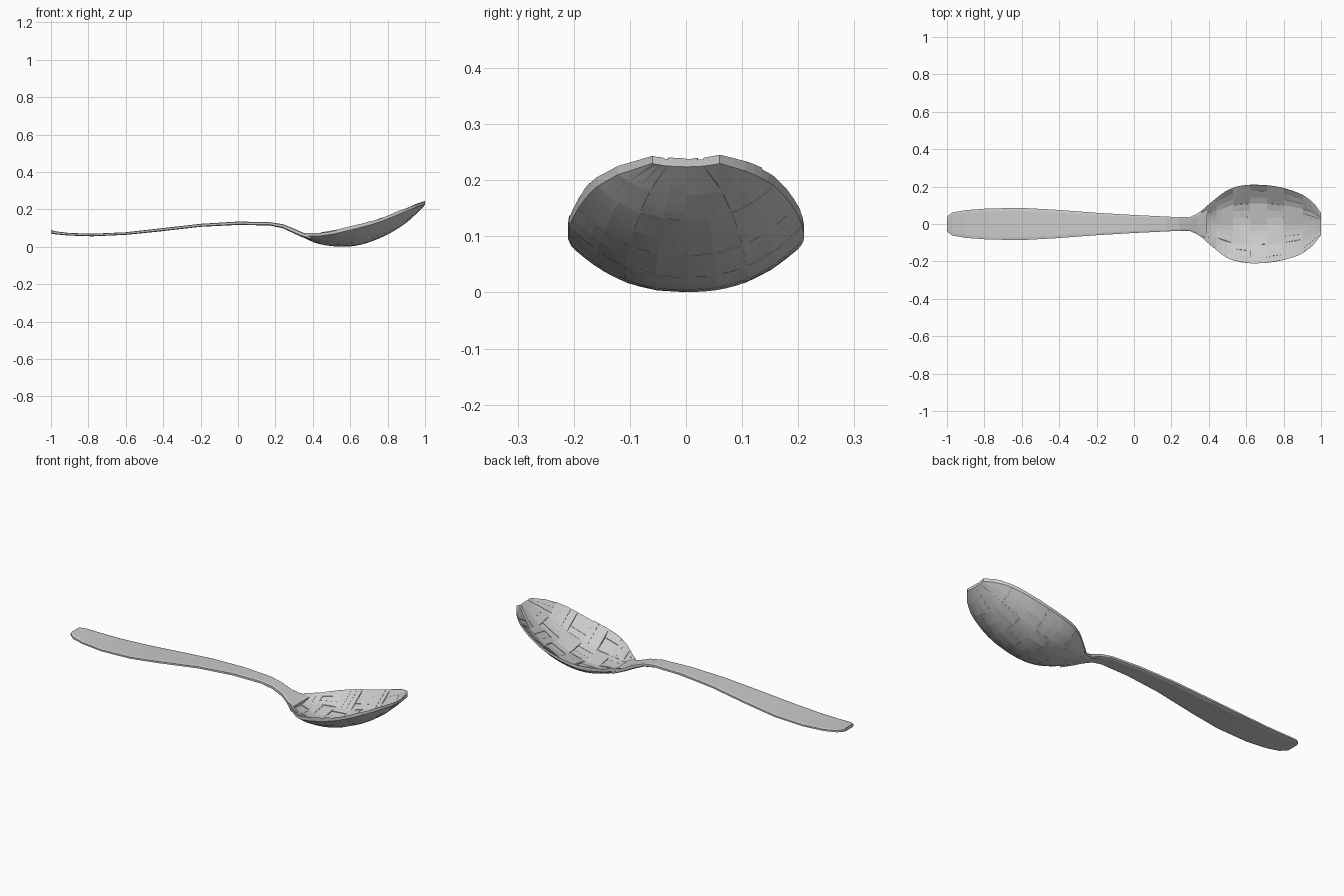
import bpy, bmesh, random
from mathutils import Vector

if "Cube" in bpy.data.objects:
    bpy.data.objects.remove(bpy.data.objects["Cube"])

random.seed(4)


def sample(table, x):
    """Smooth (Hermite) interpolation of table rows whose first entry is x."""
    n = len(table)
    i = max(k for k in range(n - 1) if table[k][0] <= x + 1e-9)
    a, b = table[i], table[i + 1]
    p, q = table[max(i - 1, 0)], table[min(i + 2, n - 1)]
    h = b[0] - a[0]
    s = (x - a[0]) / h
    out = []
    for k in range(1, len(a)):
        ma = (b[k] - p[k]) / (b[0] - p[0]) * h
        mb = (q[k] - a[k]) / (q[0] - a[0]) * h
        out.append((2*s**3 - 3*s**2 + 1) * a[k] + (s**3 - 2*s**2 + s) * ma
                   + (3*s**2 - 2*s**3) * b[k] + (s**3 - s**2) * mb)
    return out


def make_object(name, bm):
    bmesh.ops.recalc_face_normals(bm, faces=bm.faces)
    mesh = bpy.data.meshes.new(name)
    bm.to_mesh(mesh)
    bm.free()
    obj = bpy.data.objects.new(name, mesh)
    bpy.context.collection.objects.link(obj)
    return obj


# Handle: x, half width, centre height, thickness
HANDLE = [(-1.0, .040, .080, .018), (-.97, .062, .074, .016),
          (-.90, .074, .067, .014), (-.78, .083, .063, .014),
          (-.60, .086, .071, .014), (-.43, .077, .089, .016),
          (-.20, .060, .115, .016), (0, .048, .126, .018),
          (.17, .040, .123, .018), (.24, .036, .110, .022),
          (.30, .038, .084, .026), (.34, .056, .066, .026),
          (.39, .092, .049, .024)]

bm = bmesh.new()
rings = []
for x, w, z, t in HANDLE:
    h = t / 2
    section = [(-w, -h*.5), (-w*.8, -h), (w*.8, -h), (w, -h*.5),
               (w, h*.7), (w*.8, h), (-w*.8, h), (-w, h*.7)]
    rings.append([bm.verts.new((x, y, z + dz)) for y, dz in section])
for a, b in zip(rings, rings[1:]):
    for k in range(8):
        m = (k + 1) % 8
        bm.faces.new((a[k], a[m], b[m], b[k]))
bm.faces.new(rings[0])
bm.faces.new(rings[-1])
make_object("handle", bm)

# Bowl: x, half width, underside height, rim height
BOWL = [(.36, .070, .044, .072), (.42, .122, .019, .070), (.50, .182, .004, .080),
        (.58, .206, .001, .098), (.66, .210, .012, .118), (.74, .204, .039, .140),
        (.82, .187, .077, .170), (.90, .157, .129, .203),
        (.96, .112, .183, .227), (1.0, .060, .224, .243)]
THICK = .013


def bowl_point(x, t, thick, top):
    w, zc, zr = sample(BOWL, x)
    depth = max(zr - zc - THICK, 0)
    slope = 2.4 * depth / w * abs(t) ** 1.4
    z = zc + depth * abs(t) ** 2.4
    if top:
        z += thick * (1 + .35 * slope)
    return Vector((x, w * t, z))


def plate(bm, x0, x1, t0, t1):
    """One convex faceted plate spanning part of the bowl shell."""
    thick = THICK * random.uniform(.9, 1.15)
    verts = [bm.verts.new(bowl_point(x0 + (x1 - x0) * i / 2,
                                     t0 + (t1 - t0) * j / 2, thick, top))
             for i in range(3) for j in range(3) for top in (False, True)]
    res = bmesh.ops.convex_hull(bm, input=verts)
    loose = {v for v in res["geom_interior"] + res["geom_unused"]
             if isinstance(v, bmesh.types.BMVert) and not v.link_faces}
    bmesh.ops.delete(bm, geom=list(loose), context='VERTS')


# Plates in a woven pattern: blocks are split alternately along x and y
bm = bmesh.new()
xs = [.36, .44, .53, .62, .71, .80, .90, 1.0]
ts = [-1, -.52, 0, .52, 1]
for i, (x0, x1) in enumerate(zip(xs, xs[1:])):
    for j, (t0, t1) in enumerate(zip(ts, ts[1:])):
        for k in range(3):
            a, b = k / 3, (k + 1) / 3
            if (i + j) % 2:
                plate(bm, x0 + (x1-x0)*a, x0 + (x1-x0)*b, t0, t1)
            else:
                plate(bm, x0, x1, t0 + (t1-t0)*a, t0 + (t1-t0)*b)
make_object("bowl", bm)
